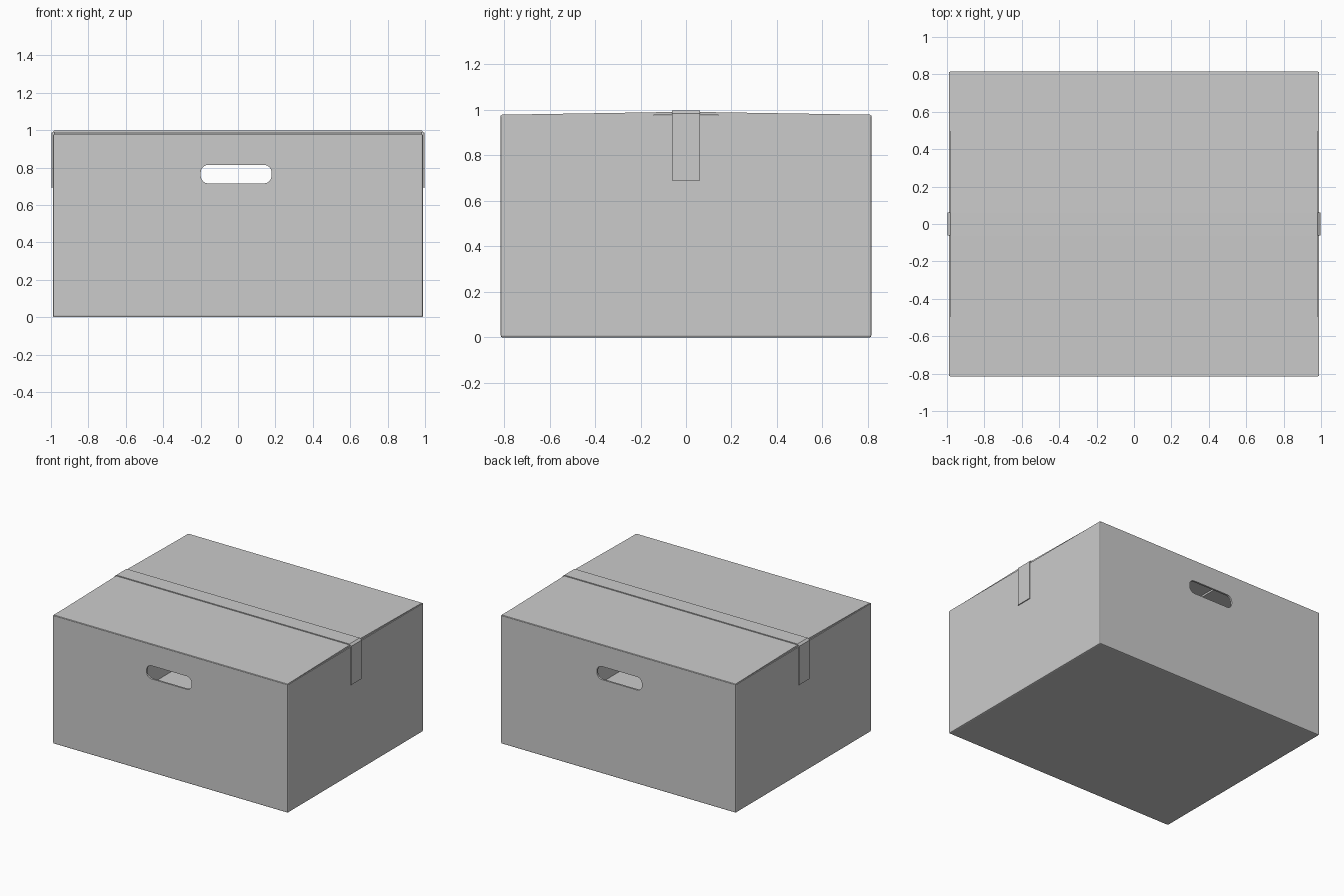
import bpy, bmesh
from math import sin, cos, pi
from mathutils import Vector

if "Cube" in bpy.data.objects:
    bpy.data.objects.remove(bpy.data.objects["Cube"])

W, D, H, T = 0.99, 0.815, 0.976, 0.014   # half width, half depth, wall height, board thickness


def add(name, bm):
    bmesh.ops.recalc_face_normals(bm, faces=bm.faces)
    me = bpy.data.meshes.new(name)
    bm.to_mesh(me)
    bm.free()
    ob = bpy.data.objects.new(name, me)
    bpy.context.collection.objects.link(ob)
    return ob


def prism(name, profile, offset):
    """Closed 3D profile extruded along an offset vector."""
    bm = bmesh.new()
    face = bm.faces.new([bm.verts.new(p) for p in profile])
    ext = bmesh.ops.extrude_face_region(bm, geom=[face])
    verts = [v for v in ext["geom"] if isinstance(v, bmesh.types.BMVert)]
    bmesh.ops.translate(bm, verts=verts, vec=Vector(offset))
    return add(name, bm)


# Open-topped carton with softened folds and real board thickness
bm = bmesh.new()
bmesh.ops.create_cube(bm, size=1)
for v in bm.verts:
    v.co = (v.co.x * 2 * W, v.co.y * 2 * D, (v.co.z + 0.5) * H)
bmesh.ops.delete(bm, geom=[f for f in bm.faces if f.normal.z > 0.9], context='FACES_ONLY')
folds = [e for e in bm.edges if not e.is_boundary]
bmesh.ops.bevel(bm, geom=folds, offset=0.008, segments=2, profile=0.5, affect='EDGES')
carton = add("carton_walls", bm)
solid = carton.modifiers.new("board", 'SOLIDIFY')
solid.thickness = T
solid.offset = -1
solid.use_even_offset = True

# Hand hole cut through front and back walls
cx, cz, hw, hh, r = -0.01, 0.765, 0.19, 0.05, 0.042
outline = []
for i, (sx, sz) in enumerate([(1, 1), (-1, 1), (-1, -1), (1, -1)]):
    for k in range(5):
        a = i * pi / 2 + k * pi / 8
        outline.append((cx + sx * (hw - r) + r * cos(a), -1, cz + sz * (hh - r) + r * sin(a)))
cutter = prism("hand_hole_cutter", outline, (0, 2, 0))
cutter.hide_render = True
cutter.hide_viewport = True
cut = carton.modifiers.new("hand_holes", 'BOOLEAN')
cut.operation = 'DIFFERENCE'
cut.solver = 'EXACT'
cut.object = cutter

for s, side, end in ((-1, "front", "left"), (1, "back", "right")):
    # Outer flaps rise slightly towards the centre seam
    prism(side + "_flap", [(-0.984, s * D, 0.970), (-0.984, s * (D - 0.006), 0.979),
                           (-0.984, s * 0.003, 0.992), (-0.984, s * 0.003, 0.979),
                           (-0.984, s * (D - 0.006), 0.966)], (1.968, 0, 0))
    # Inner flaps lie underneath
    prism(end + "_inner_flap", [(s * 0.985, -0.79, 0.974), (s * 0.20, -0.79, 0.966),
                                (s * 0.20, -0.79, 0.953), (s * 0.985, -0.79, 0.961)], (0, 1.58, 0))

# Packing tape over the seam and down both ends
outer = [(0.998, 0.69), (0.998, 0.985), (0.982, 0.998)]
inner = [(0.991, 0.69), (0.991, 0.981), (0.979, 0.991)]
path = outer + [(-x, z) for x, z in reversed(outer)] + [(-x, z) for x, z in inner] + inner[::-1]
prism("packing_tape", [(x, -0.062, z) for x, z in path], (0, 0.124, 0))
